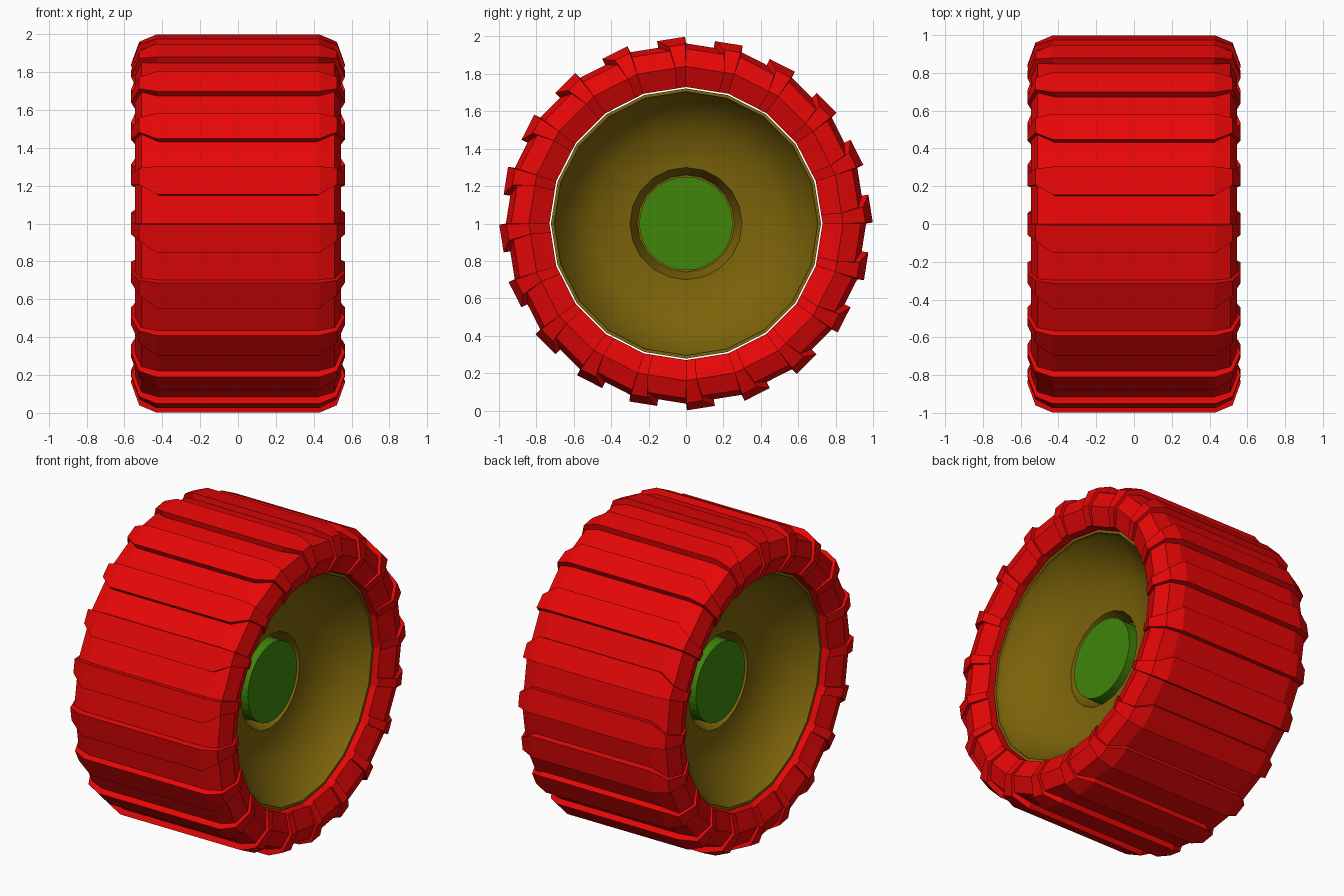
import bpy, math
from mathutils import Vector

if "Cube" in bpy.data.objects:
    bpy.data.objects.remove(bpy.data.objects["Cube"])

N = 20                      # sides of the tyre and the rim
STEP = 2 * math.pi / N
CENTRE = 1.0                # axle height


def material(name, colour):
    m = bpy.data.materials.new(name)
    m.diffuse_color = (*colour, 1)
    m.use_nodes = True
    m.node_tree.nodes["Principled BSDF"].inputs["Base Color"].default_value = m.diffuse_color
    return m


def make(name, verts, faces, mat, smooth=False):
    me = bpy.data.meshes.new(name)
    me.from_pydata(verts, [], faces)
    ob = bpy.data.objects.new(name, me)
    bpy.context.collection.objects.link(ob)
    me.materials.append(mat)
    bpy.context.view_layer.objects.active = ob
    ob.select_set(True)
    bpy.ops.object.mode_set(mode='EDIT')
    bpy.ops.mesh.select_all(action='SELECT')
    bpy.ops.mesh.normals_make_consistent(inside=False)
    bpy.ops.object.mode_set(mode='OBJECT')
    if smooth:
        bpy.ops.object.shade_smooth_by_angle(angle=math.radians(50))
    ob.select_set(False)
    return ob


def ring_point(x, r, a):
    return Vector((x, r * math.sin(a), CENTRE + r * math.cos(a)))


def lathe(name, profile, n, mat, closed=False, caps=False, smooth=False):
    """Revolve (x, radius) points round the axle."""
    m = len(profile)
    verts = [ring_point(x, r, 2 * math.pi * i / n) for i in range(n) for x, r in profile]
    faces = []
    for i in range(n):
        j = (i + 1) % n
        for k in range(m if closed else m - 1):
            l = (k + 1) % m
            faces.append((i * m + k, j * m + k, j * m + l, i * m + l))
    if caps:
        faces += [[i * m for i in range(n)], [i * m + m - 1 for i in range(n)]]
    return make(name, verts, faces, mat, smooth)


def mirrored(half):
    return half + [(-x, r) for x, r in reversed(half)]


red = material("tyre_red", (0.8, 0.002, 0.002))
yellow = material("rim_yellow", (0.2, 0.125, 0.003))
green = material("hub_green", (0.05, 0.235, 0.003))

# Tyre carcass
side = [(0.50, 0.73), (0.545, 0.84), (0.51, 0.935), (0.42, 0.963)]
lathe("tyre", mirrored([(0.42, 0.73)] + side), N, red, closed=True)

# Tread lugs: wide across the tread, narrow down both sidewalls
lift = [(0.012, 0.0), (0.02, 0.0), (0.012, 0.025), (0.01, 0.036)]
width = [0.22, 0.22, 0.3, 0.5]
base = mirrored(side)
lifts = lift + [(-dx, dn) for dx, dn in reversed(lift)]
widths = width + width[::-1]
verts, faces = [], []
for k in range(N):
    a1, a0 = k * STEP, (k - 1) * STEP
    mid = (a0 + a1) / 2
    normal = Vector((0, math.sin(mid), math.cos(mid)))
    start = len(verts)
    for (x, r), (dx, dn), w in zip(base, lifts, widths):
        p1 = ring_point(x, r, a1)
        p0 = p1.lerp(ring_point(x, r, a0), w)
        up = normal * dn + Vector((dx, 0, 0))
        verts += [p0, p0 + up, p1 + up, p1]
    count = len(base)
    for s in range(count - 1):
        o = start + 4 * s
        for c in range(4):
            d = (c + 1) % 4
            faces.append((o + c, o + d, o + 4 + d, o + 4 + c))
    e = start + 4 * (count - 1)
    faces += [(start, start + 1, start + 2, start + 3), (e, e + 1, e + 2, e + 3)]
make("tread_lugs", verts, faces, red)

# Rim: barrel with a dished face and a thin lip on each side
dish = [(0.13, 0.26), (0.23, 0.30), (0.245, 0.50), (0.43, 0.70), (0.46, 0.705), (0.46, 0.722)]
lathe("rim", mirrored(dish), N, yellow, caps=True, smooth=True)

# Hub caps
for name, s in (("hub_right", 1), ("hub_left", -1)):
    lathe(name, [(0.10 * s, 0.25), (0.245 * s, 0.25)], 32, green, caps=True)
